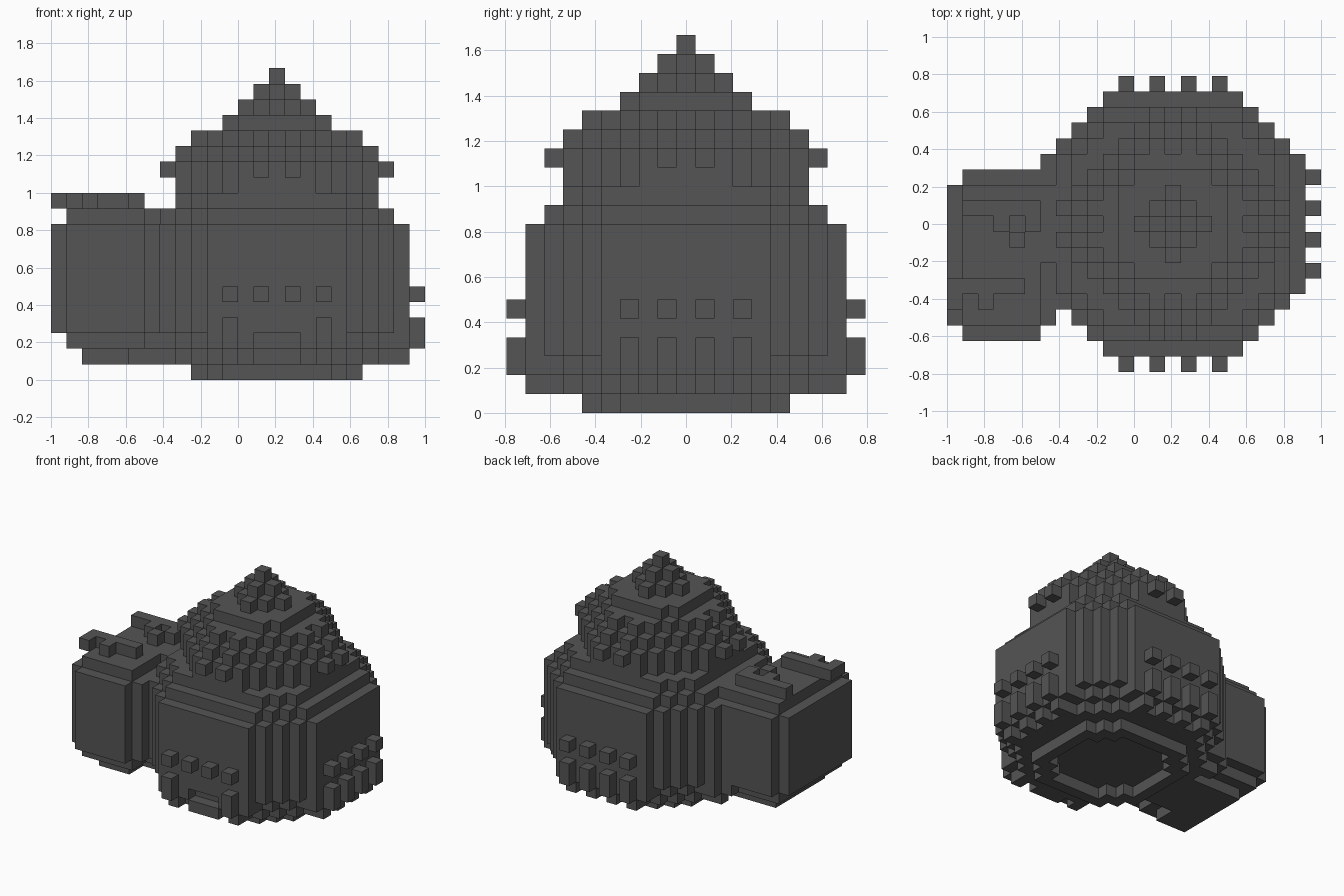
import bpy, bmesh
from mathutils import Vector
from itertools import product

cube = bpy.data.objects.get("Cube")
if cube:
    bpy.data.objects.remove(cube, do_unlink=True)

UNIT = 1 / 12
ORIGIN = Vector((2.5 * UNIT, 0, 0))   # axis of the round tower

stone = bpy.data.materials.new("dark_stone")
stone.use_nodes = True
colour = (0.09, 0.09, 0.09, 1)
stone.diffuse_color = colour
bsdf = stone.node_tree.nodes["Principled BSDF"]
bsdf.inputs["Base Color"].default_value = colour
bsdf.inputs["Roughness"].default_value = 0.9


def build(name, cells):
    """Turn a set of (x, y, z) blocks into one skin without inner faces."""
    bm = bmesh.new()
    verts = {}

    def corner(p):
        key = tuple(round(2 * c) for c in p)
        if key not in verts:
            verts[key] = bm.verts.new(ORIGIN + p * UNIT)
        return verts[key]

    for cell in cells:
        centre = Vector(cell) + Vector((0, 0, 0.5))
        for axis, sign in product(range(3), (-1, 1)):
            step = [0, 0, 0]
            step[axis] = sign
            if tuple(c + s for c, s in zip(cell, step)) in cells:
                continue
            n = Vector(step) / 2
            a = Vector([0.5 if i == (axis + 1) % 3 else 0 for i in range(3)])
            b = Vector([0.5 if i == (axis + 2) % 3 else 0 for i in range(3)])
            if sign < 0:
                a, b = b, a
            quad = (-a - b, a - b, a + b, b - a)
            bm.faces.new([corner(centre + n + q) for q in quad])
    bmesh.ops.dissolve_limit(bm, angle_limit=0.01, verts=bm.verts[:], edges=bm.edges[:])
    mesh = bpy.data.meshes.new(name)
    bm.to_mesh(mesh)
    bm.free()
    mesh.materials.append(stone)
    obj = bpy.data.objects.new(name, mesh)
    bpy.context.collection.objects.link(obj)


def octagon(reach, diagonal, z0, z1):
    """Stepped octagon around the tower axis."""
    r = range(-reach, reach + 1)
    return {(x, y, z) for x in r for y in r for z in range(z0, z1)
            if abs(x) + abs(y) <= diagonal}


def box(x0, x1, y0, y1, z0, z1):
    """Blocks with inclusive x and y, and z up to z1."""
    return set(product(range(x0, x1 + 1), range(y0, y1 + 1), range(z0, z1)))


def around(cells):
    """Repeat blocks on the four sides."""
    result = set()
    for x, y, z in cells:
        result |= {(x, y, z), (-y, x, z), (-x, -y, z), (y, -x, z)}
    return result


# Ring foot with a hollow underside
build("foot_ring", octagon(5, 8, 0, 1) - octagon(4, 6, 0, 1))

# Tower drum, stepped in at the lower corners, with a low front niche
drum = octagon(7, 10, 1, 2) | octagon(7, 11, 2, 3)
drum |= box(-8, 8, -4, 4, 2, 3) | box(-4, 4, -8, 8, 2, 3)
drum |= octagon(8, 12, 3, 10) | octagon(7, 11, 10, 11) | octagon(6, 10, 11, 12)
drum -= box(-1, 1, -8, -8, 2, 3)
build("tower_drum", drum)

# Conical roof of toothed tiers with a stepped spire
roof = octagon(6, 8, 12, 13)
for z, reach in ((13, 7), (14, 6), (15, 5)):
    roof |= octagon(reach, reach + 1, z, z + 1) - around({(0, -reach, z)})
build("tiered_roof", roof)
spire = set()
for z, reach, diagonal in ((16, 3, 5), (17, 2, 2), (18, 1, 1), (19, 0, 0)):
    spire |= octagon(reach, diagonal, z, z + 1)
build("spire", spire)

# Studs, brackets and lower teeth on the four sides
ODD = (-3, -1, 1, 3)
build("wall_studs", around({(s, -9, 5) for s in ODD}))
brackets = around({(s, -9, z) for s in ODD for z in (2, 3)})
build("wall_brackets", brackets - box(-1, 1, -9, -9, 2, 4))
build("lower_teeth", around({(s, -8, 1) for s in ODD}) | box(-1, 1, -8, -8, 1, 2))

# Side wing, narrowing at the top and bottom
LEFT = -14
wing = box(LEFT, -8, -6, 2, 3, 10) | box(LEFT + 1, LEFT + 5, -7, 3, 3, 10)
wing |= box(LEFT + 1, LEFT + 5, -6, 2, 2, 3) | box(LEFT + 2, LEFT + 4, -5, 1, 1, 2)
wing |= box(LEFT + 1, LEFT + 5, -6, 2, 10, 11)
wing |= box(LEFT + 5, -8, -4, 3, 3, 10) | box(LEFT + 5, -8, -4, 2, 2, 3)
wing |= box(LEFT + 5, -8, -2, 2, 10, 11)
wing |= box(LEFT + 4, -8, -3, 1, 1, 2)
build("side_wing", wing)

# Raised trim on the wing roof
front_trim = box(LEFT, LEFT + 4, -4, -4, 11, 12)
front_trim |= {(LEFT, -5, 11), (LEFT + 2, -5, 11)}
build("front_roof_trim", front_trim)
back_trim = box(LEFT + 1, LEFT + 5, 1, 1, 11, 12)
back_trim |= {(LEFT + 3, 0, 11), (LEFT + 5, 0, 11), (LEFT + 4, -1, 11)}
build("back_roof_trim", back_trim)
